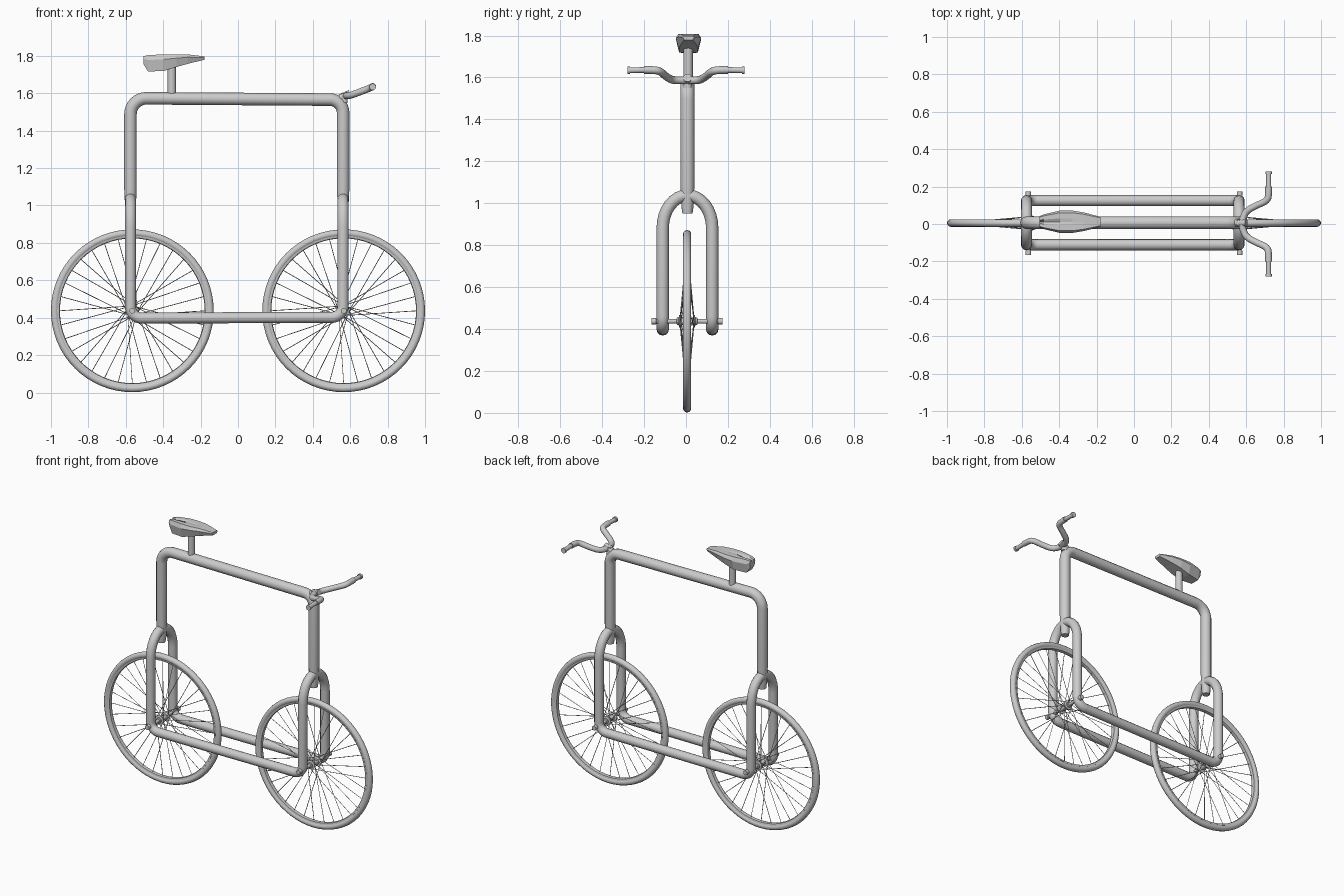
import bpy, bmesh, math
from math import sin, cos, pi
from mathutils import Vector, Matrix

cube = bpy.data.objects.get("Cube")
if cube:
    bpy.data.objects.remove(cube)

grey = bpy.data.materials.new("light grey")
grey.use_nodes = True
grey.diffuse_color = (0.6, 0.6, 0.6, 1)
grey.node_tree.nodes["Principled BSDF"].inputs["Base Color"].default_value = (0.6, 0.6, 0.6, 1)

MID = 0.007                       # frame centre line in y
REAR, FRONT = -0.575, 0.562       # frame uprights in x


def activate(ob):
    bpy.ops.object.select_all(action='DESELECT')
    ob.select_set(True)
    bpy.context.view_layer.objects.active = ob


def finish(name, bm, smooth=True):
    bmesh.ops.recalc_face_normals(bm, faces=bm.faces)
    me = bpy.data.meshes.new(name)
    bm.to_mesh(me)
    bm.free()
    me.materials.append(grey)
    ob = bpy.data.objects.new(name, me)
    bpy.context.collection.objects.link(ob)
    if smooth:
        activate(ob)
        bpy.ops.object.shade_smooth_by_angle(angle=math.radians(40))
    return ob


def tube(name, points, radius, closed=False, scales=None, smooth_path=False):
    cu = bpy.data.curves.new(name, 'CURVE')
    cu.dimensions = '3D'
    cu.bevel_depth = radius
    cu.bevel_resolution = 4
    cu.use_fill_caps = True
    sp = cu.splines.new('NURBS' if smooth_path else 'POLY')
    sp.points.add(len(points) - 1)
    for i, p in enumerate(points):
        sp.points[i].co = (*p, 1)
        sp.points[i].radius = scales[i] if scales else 1
    sp.use_cyclic_u = closed
    if smooth_path:
        sp.order_u = 3
        sp.use_endpoint_u = True
        sp.resolution_u = 6
    cu.materials.append(grey)
    ob = bpy.data.objects.new(name, cu)
    bpy.context.collection.objects.link(ob)
    activate(ob)
    bpy.ops.object.convert(target='MESH')
    bpy.ops.object.shade_smooth_by_angle(angle=math.radians(40))
    return ob


def bend(corner, d_in, d_out, r, n=8):
    """Quarter arc; d_in and d_out point away from the corner."""
    c, a, b = Vector(corner), Vector(d_in), Vector(d_out)
    mid = c + (a + b) * r
    return [mid - b * r * cos(t) - a * r * sin(t) for t in (i * pi / 2 / n for i in range(n + 1))]


def rod(bm, p, q, r1, r2=None, seg=12):
    p, q = Vector(p), Vector(q)
    turn = (q - p).to_track_quat('Z', 'Y').to_matrix().to_4x4()
    bmesh.ops.create_cone(bm, cap_ends=True, segments=seg, radius1=r1, radius2=r1 if r2 is None else r2,
                          depth=(q - p).length, matrix=Matrix.Translation((p + q) / 2) @ turn)


def lathe(name, profile, centre, closed=False, steps=64):
    """Spin (radius, y) pairs around the wheel axis."""
    bm = bmesh.new()
    rings = [[bm.verts.new(Vector(centre) + Vector((r * cos(a), y, r * sin(a)))) for r, y in profile]
             for a in (2 * pi * i / steps for i in range(steps))]
    n = len(profile)
    for i in range(steps):
        a, b = rings[i], rings[(i + 1) % steps]
        for j in range(n if closed else n - 1):
            k = (j + 1) % n
            bm.faces.new((a[j], a[k], b[k], b[j]))
    if not closed:
        bm.faces.new([r[0] for r in rings])
        bm.faces.new([r[-1] for r in rings])
    return finish(name, bm)


# Main upper frame: two uprights and the top tube
X, Z = Vector((1, 0, 0)), Vector((0, 0, 1))
path = [(REAR, MID, 0.95), (REAR, MID, 0.98), (REAR, MID, 1.09)]
path += bend((REAR, MID, 1.573), -Z, X, 0.085)
path += bend((FRONT, MID, 1.566), -X, -Z, 0.07)
path += [(FRONT, MID, 1.09), (FRONT, MID, 0.98), (FRONT, MID, 0.95)]
ends = [0.72, 0.84, 1]
tube("upper_frame", path, 0.0335, scales=ends + [1] * (len(path) - 6) + ends[::-1])

# Lower frame: both fork arches, legs and lower tubes in one closed loop
HALF, ARCH = 0.118, 0.155


def arch(x, s):
    return [Vector((x, MID - s * HALF * cos(t), 0.882 + ARCH * sin(t))) for t in (i * pi / 16 for i in range(17))]


loop = arch(REAR, 1)
loop += bend((REAR, MID + HALF, 0.398), Z, X, 0.06)
loop += bend((FRONT, MID + HALF, 0.402), -X, Z, 0.06)
loop += arch(FRONT, -1)
loop += bend((FRONT, MID - HALF, 0.402), Z, -X, 0.06)
loop += bend((REAR, MID - HALF, 0.398), X, Z, 0.06)
tube("lower_frame", loop, 0.0295, closed=True)

# Wheels
for label, x in (("rear", -0.565), ("front", 0.565)):
    c = Vector((x, MID - 0.002, 0.437))
    tire = [(0.415 + 0.02 * cos(t), 0.02 * sin(t)) for t in (i * pi / 6 for i in range(12))]
    lathe(label + "_tire", tire, c, closed=True)
    rim = [(0.402, -0.015), (0.39, -0.012), (0.387, 0), (0.39, 0.012), (0.402, 0.015)]
    lathe(label + "_rim", rim, c, closed=True)
    side = [(0.015, 0.17), (0.015, 0.148), (0.011, 0.146), (0.011, 0.05), (0.018, 0.048),
            (0.018, 0.04), (0.03, 0.037), (0.03, 0.03), (0.016, 0.026)]
    lathe(label + "_hub", side + [(r, -y) for r, y in reversed(side)], c, steps=20)
    bm = bmesh.new()
    count = 32
    for i in range(count):
        flange = 0.033 if i % 2 else -0.033
        a = 2 * pi * i / count
        lean = 1.2 if (i // 2) % 2 else -1.2
        rod(bm, c + Vector((0.027 * cos(a + lean), flange, 0.027 * sin(a + lean))),
            c + Vector((0.39 * cos(a), 0, 0.39 * sin(a))), 0.002, seg=4)
    finish(label + "_spokes", bm, smooth=False)

# Seat post
bm = bmesh.new()
rod(bm, (-0.354, MID + 0.003, 1.59), (-0.354, MID + 0.003, 1.75), 0.0225, seg=16)
finish("seat_post", bm)

# Saddle: faceted loft of (x, half width, top, bottom, centre dip)
stations = [(-0.505, 0.03, 1.798, 1.755, 0.02), (-0.48, 0.04, 1.804, 1.716, 0.012),
            (-0.395, 0.06, 1.808, 1.72, 0.004), (-0.33, 0.06, 1.808, 1.74, 0.002),
            (-0.27, 0.05, 1.808, 1.757, 0), (-0.18, 0.027, 1.797, 1.779, 0)]
bm = bmesh.new()
rings = []
for x, w, top, low, dip in stations:
    mid = top - (top - low) * 0.3
    outline = [(-w, mid), (-w * 0.8, top), (-w * 0.3, top), (0, top - dip), (w * 0.3, top),
               (w * 0.8, top), (w, mid), (w * 0.75, low), (-w * 0.75, low)]
    rings.append([bm.verts.new((x, MID + 0.005 + y, z)) for y, z in outline])
for a, b in zip(rings, rings[1:]):
    for j in range(len(a)):
        k = (j + 1) % len(a)
        bm.faces.new((a[j], a[k], b[k], b[j]))
bm.faces.new(rings[0])
bm.faces.new(rings[-1])
finish("saddle", bm, smooth=False)

# Handlebar clamp
bm = bmesh.new()
rod(bm, (0.545, MID, 1.575), (0.6, MID, 1.598), 0.02, seg=16)
rod(bm, (0.565, MID, 1.55), (0.565, MID, 1.60), 0.022, 0.018, seg=16)
finish("handlebar_clamp", bm)

# Handlebar, swept forward to both sides, with grips
half = [(0.582, 0.03, 1.586), (0.60, 0.07, 1.588), (0.655, 0.10, 1.608),
        (0.715, 0.125, 1.632), (0.72, 0.165, 1.636), (0.72, 0.2, 1.636)]
bar = [(x, -y, z) for x, y, z in reversed(half)] + [(0.578, 0, 1.588)] + half
tube("handlebar", bar, 0.0185, smooth_path=True)
for label, s in (("left", 1), ("right", -1)):
    bm = bmesh.new()
    rod(bm, (0.72, s * 0.19, 1.636), (0.72, s * 0.268, 1.634), 0.0135, seg=16)
    rod(bm, (0.72, s * 0.266, 1.634), (0.72, s * 0.28, 1.634), 0.0175, seg=16)
    finish(label + "_grip", bm)
